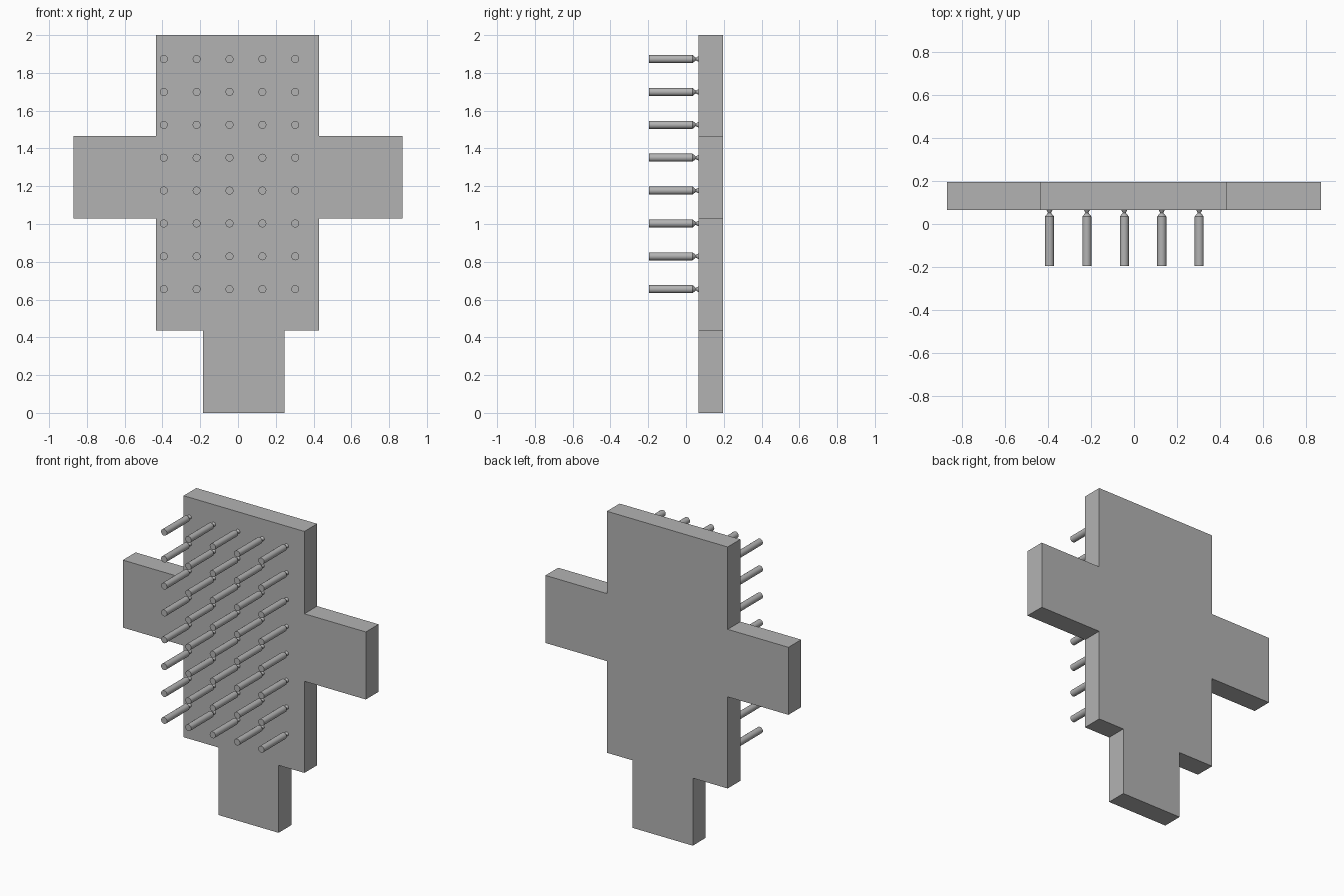
import bpy, bmesh, math
from mathutils import Matrix, Vector

cube = bpy.data.objects.get("Cube")
if cube:
    bpy.data.objects.remove(cube, do_unlink=True)

grey = bpy.data.materials.new("plain grey")
grey.use_nodes = True
colour = (0.45, 0.45, 0.45, 1)
grey.diffuse_color = colour
grey.node_tree.nodes["Principled BSDF"].inputs["Base Color"].default_value = colour


def make_mesh(name, bm):
    bmesh.ops.recalc_face_normals(bm, faces=bm.faces)
    mesh = bpy.data.meshes.new(name)
    bm.to_mesh(mesh)
    bm.free()
    mesh.materials.append(grey)
    return mesh


def add_object(name, mesh, location=(0, 0, 0)):
    obj = bpy.data.objects.new(name, mesh)
    obj.location = location
    bpy.context.collection.objects.link(obj)
    return obj


# Stepped slab: body, two arms and an off-centre stem in one outline
FRONT, BACK = 0.065, 0.195
outline = [(-0.185, 0), (0.245, 0), (0.245, 0.437), (0.43, 0.437),
           (0.43, 1.03), (0.87, 1.03), (0.87, 1.467), (0.43, 1.467),
           (0.43, 2), (-0.435, 2), (-0.435, 1.467), (-0.87, 1.467),
           (-0.87, 1.03), (-0.435, 1.03), (-0.435, 0.437), (-0.185, 0.437)]
bm = bmesh.new()
face = bm.faces.new([bm.verts.new((x, FRONT, z)) for x, z in outline])
grown = bmesh.ops.extrude_face_region(bm, geom=[face])["geom"]
bmesh.ops.translate(bm, vec=(0, BACK - FRONT, 0),
                    verts=[v for v in grown if isinstance(v, bmesh.types.BMVert)])
add_object("slab", make_mesh("slab", bm))

# Pin: a turned rod with a pinched neck that flares where it meets the slab
profile = [(0, -0.195), (0.021, -0.195), (0.021, 0.035),
           (0.007, 0.052), (0.014, FRONT), (0, FRONT)]
bm = bmesh.new()
points = [bm.verts.new((r, y, 0)) for r, y in profile]
edges = [bm.edges.new(pair) for pair in zip(points, points[1:])]
bmesh.ops.spin(bm, geom=points + edges, cent=(0, 0, 0), axis=(0, 1, 0),
               angle=math.tau, steps=24)
bmesh.ops.remove_doubles(bm, verts=bm.verts, dist=0.0001)
pin_mesh = make_mesh("pin", bm)

# Pin grid, all sharing the one mesh
STEP = 0.174
pins = [add_object(f"pin_row{row + 1}_column{col + 1}", pin_mesh,
                   (-0.393 + col * STEP, 0, 0.655 + row * STEP))
        for row in range(8) for col in range(5)]

# Round the pin sides, keep the rims crisp
bpy.ops.object.select_all(action="DESELECT")
pins[0].select_set(True)
bpy.context.view_layer.objects.active = pins[0]
bpy.ops.object.shade_smooth_by_angle(angle=math.radians(30))
